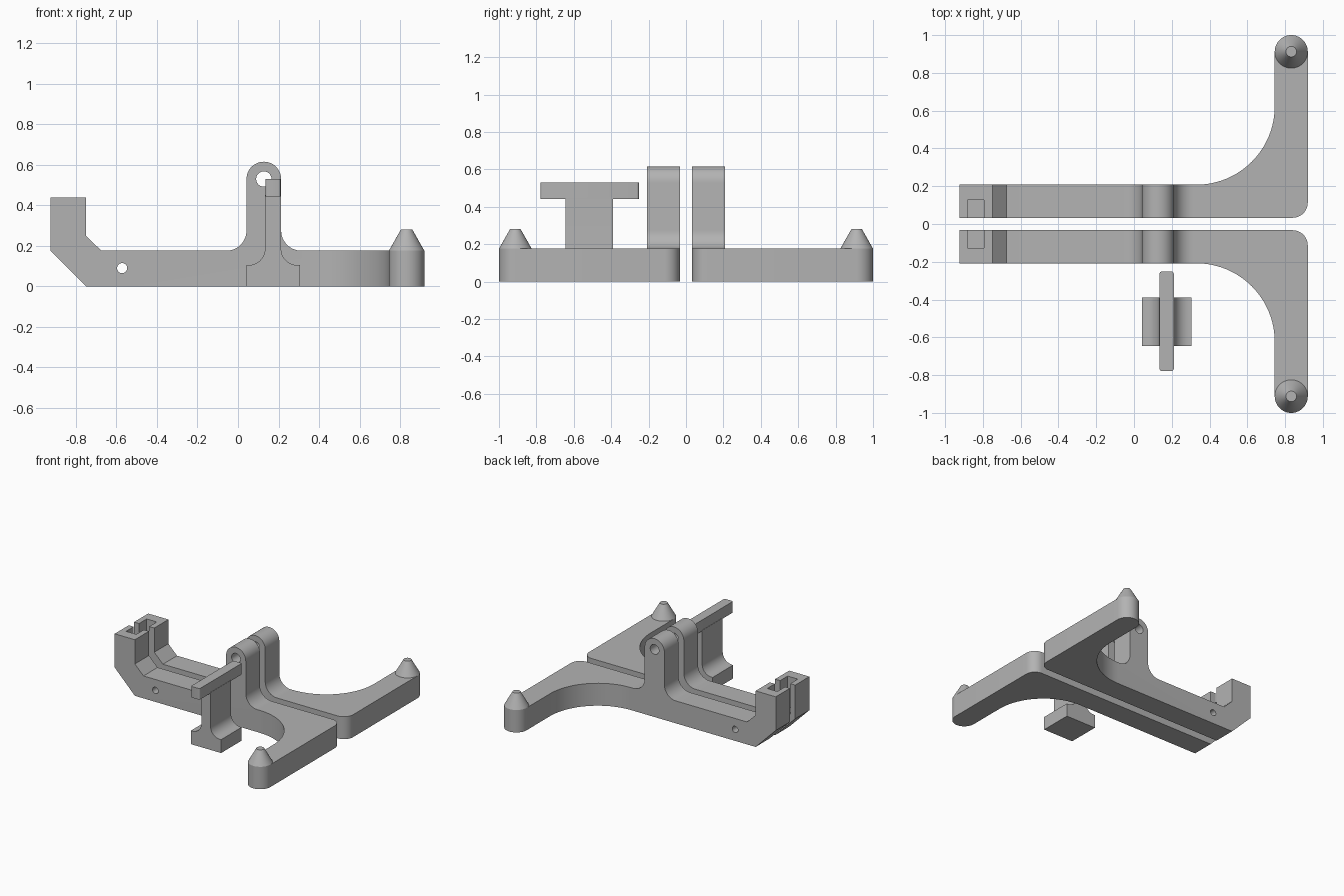
import bpy, bmesh, math
from mathutils import Vector

if "Cube" in bpy.data.objects:
    bpy.data.objects.remove(bpy.data.objects["Cube"])

grey = bpy.data.materials.new("plain grey")
grey.diffuse_color = (0.45, 0.45, 0.45, 1)
grey.use_nodes = True
grey.node_tree.nodes["Principled BSDF"].inputs["Base Color"].default_value = grey.diffuse_color


def arc(cx, cz, r, a0, a1, n=12):
    return [(cx + r * math.cos(math.radians(a0 + (a1 - a0) * i / n)),
             cz + r * math.sin(math.radians(a0 + (a1 - a0) * i / n))) for i in range(n + 1)]


def prism(name, pts, lo, hi, axis):
    """Extrude a closed outline along y (outline in xz) or z (outline in xy)."""
    bm = bmesh.new()
    place = (lambda p: (p[0], lo, p[1])) if axis == "y" else (lambda p: (p[0], p[1], lo))
    face = bm.faces.new([bm.verts.new(place(p)) for p in pts])
    step = Vector((0, hi - lo, 0)) if axis == "y" else Vector((0, 0, hi - lo))
    new = bmesh.ops.extrude_face_region(bm, geom=[face])["geom"]
    bmesh.ops.translate(bm, vec=step, verts=[v for v in new if isinstance(v, bmesh.types.BMVert)])
    bmesh.ops.recalc_face_normals(bm, faces=bm.faces)
    return finish(name, bm)


def finish(name, bm):
    me = bpy.data.meshes.new(name)
    bm.to_mesh(me)
    bm.free()
    me.materials.append(grey)
    ob = bpy.data.objects.new(name, me)
    bpy.context.collection.objects.link(ob)
    return ob


def boolean(ob, other, op):
    m = ob.modifiers.new(op, "BOOLEAN")
    m.object, m.operation, m.solver = other, op, "EXACT"
    bpy.context.view_layer.objects.active = ob
    bpy.ops.object.modifier_apply(modifier=m.name)
    bpy.data.objects.remove(other)


def smooth(ob):
    bpy.ops.object.select_all(action="DESELECT")
    ob.select_set(True)
    bpy.context.view_layer.objects.active = ob
    bpy.ops.object.shade_smooth_by_angle(angle=math.radians(30))


def mirror_y(ob):
    ob.modifiers.new("other side", "MIRROR").use_axis = (False, True, False)


IN, OUT, H = 0.033, 0.208, 0.176      # inner face, outer face, rail height

# Rail side profile: end post, rail, rounded hinge lug with fillets
rail = [(-0.75, 0), (0.33, 0), (0.33, H)]
rail += arc(0.313, H + 0.1, 0.1, 270, 180)
rail += arc(0.1275, 0.53, 0.0855, 0, 180, 24)
rail += arc(-0.058, H + 0.1, 0.1, 0, -90)
rail += [(-0.675, H), (-0.75, 0.25), (-0.75, 0.44), (-0.925, 0.44), (-0.925, H)]
bracket = prism("bracket", rail, IN, OUT, "y")

# Side leg plan: rounded heel, rounded foot, wide inner sweep
leg = [(0.33, IN)] + arc(0.84, IN + 0.08, 0.08, -90, 0)
leg += arc(0.8325, 0.9125, 0.0875, 0, 180, 24)
leg += arc(0.33, OUT + 0.415, 0.415, 0, -90, 24)
boolean(bracket, prism("leg", leg, 0, H, "z"), "UNION")

# Lug hole, rail pin hole and post pocket
boolean(bracket, prism("lug_hole", arc(0.1275, 0.53, 0.038, 0, 345, 23), 0, 0.3, "y"), "DIFFERENCE")
boolean(bracket, prism("pin_hole", arc(-0.572, 0.09, 0.025, 0, 345, 23), 0, 0.3, "y"), "DIFFERENCE")
pocket = [(-0.882, 0), (-0.794, 0), (-0.794, 0.127), (-0.882, 0.127)]
boolean(bracket, prism("pocket", pocket, 0.2, 0.6, "z"), "DIFFERENCE")
smooth(bracket)
mirror_y(bracket)

# Tapered peg on each foot
bm = bmesh.new()
bmesh.ops.create_cone(bm, cap_ends=True, segments=48, radius1=0.0875, radius2=0.028, depth=0.105)
bmesh.ops.translate(bm, vec=(0.8325, 0.9125, H + 0.0525), verts=bm.verts)
peg = finish("peg", bm)
smooth(peg)
mirror_y(peg)

# Loose stand: flared base and stem
stand = [(0.042, 0), (0.305, 0), (0.305, 0.105)]
stand += [(0.293, 0.105)] + arc(0.293, 0.185, 0.08, 270, 180)[1:]
stand += [(0.213, 0.45), (0.133, 0.45)]
stand += arc(0.053, 0.185, 0.08, 0, -90) + [(0.042, 0.105)]
smooth(prism("stand", stand, -0.645, -0.39, "y"))


# Cross bar with softened corners
def rounded(x0, x1, y0, y1, r):
    return (arc(x1 - r, y1 - r, r, 0, 90, 4) + arc(x0 + r, y1 - r, r, 90, 180, 4)
            + arc(x0 + r, y0 + r, r, 180, 270, 4) + arc(x1 - r, y0 + r, r, 270, 360, 4))


smooth(prism("cross_bar", rounded(0.135, 0.211, -0.778, -0.252, 0.012), 0.443, 0.53, "z"))
